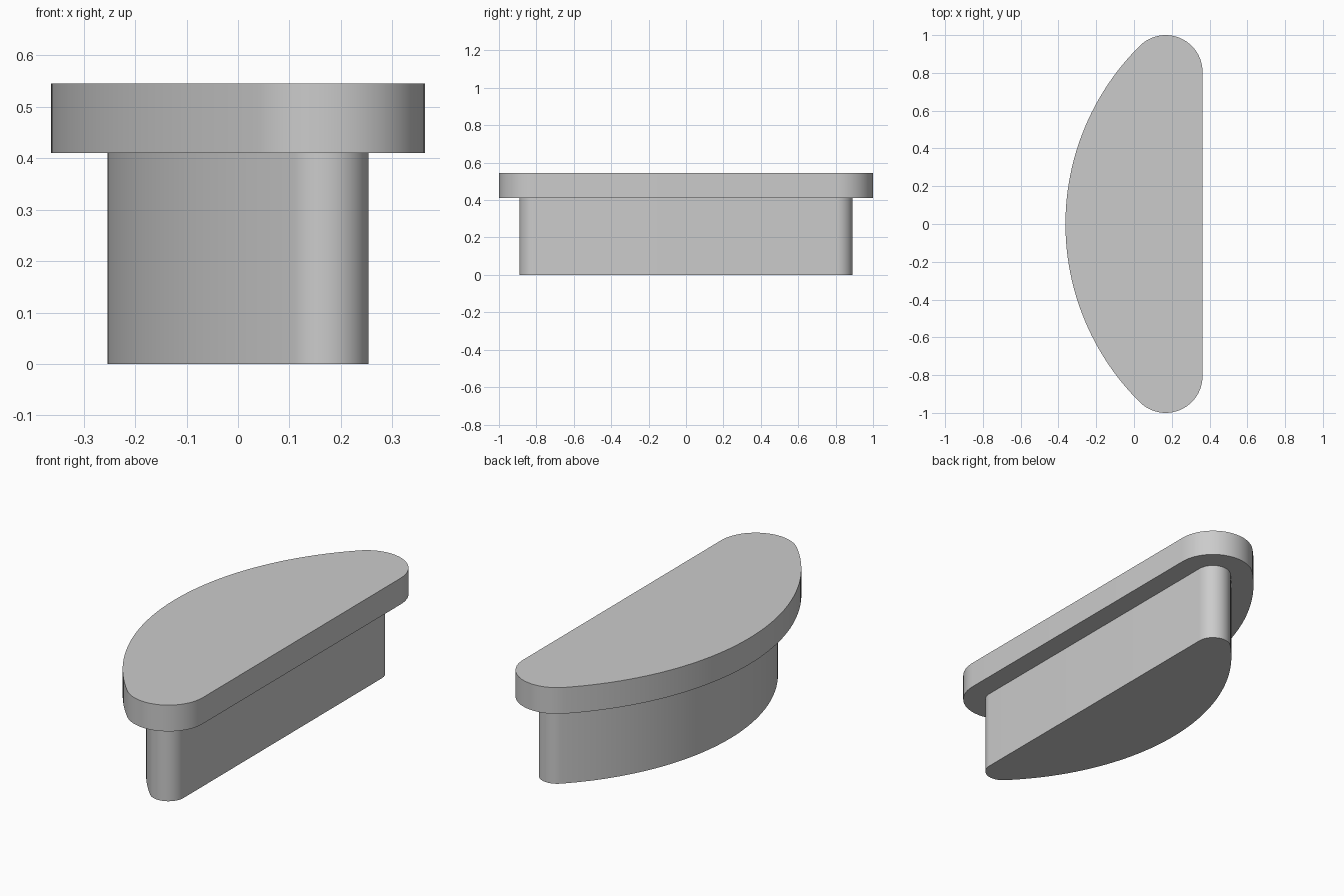
import bpy
import bmesh
from math import atan2, cos, sin, pi, radians, sqrt

cube = bpy.data.objects.get("Cube")
if cube:
    bpy.data.objects.remove(cube, do_unlink=True)

grey = bpy.data.materials.new("plain grey")
grey.use_nodes = True
colour = (0.6, 0.6, 0.6, 1)
grey.diffuse_color = colour
grey.node_tree.nodes["Principled BSDF"].inputs["Base Color"].default_value = colour

HALF_WIDTH, HALF_LENGTH, CORNER = 0.363, 1.0, 0.195


def arc(cx, cy, radius, start, end, steps):
    """Points along a circular arc."""
    angles = [start + (end - start) * i / steps for i in range(steps + 1)]
    return [(cx + radius * cos(a), cy + radius * sin(a)) for a in angles]


def d_outline(inset):
    """Rounded D: straight +x side, two round corners, one broad tangent arc."""
    cx, cy = HALF_WIDTH - CORNER, HALF_LENGTH - CORNER
    # radius of the broad arc that meets both corner circles tangentially
    d = cx + HALF_WIDTH
    big = (d * d + cy * cy - CORNER ** 2) / (2 * (d - CORNER))
    big_x = big - HALF_WIDTH
    join = atan2(cy, cx - big_x)
    r = CORNER - inset
    upper = arc(cx, cy, r, 0, join, 20)
    broad = arc(big_x, 0, big - inset, join, 2 * pi - join, 48)
    lower = [(x, -y) for x, y in reversed(upper)]
    return upper + broad[1:-1] + lower


def slab(name, inset, bottom, top):
    """Extrude the inset outline between two heights."""
    bm = bmesh.new()
    face = bm.faces.new([bm.verts.new((x, y, bottom)) for x, y in d_outline(inset)])
    new = bmesh.ops.extrude_face_region(bm, geom=[face], use_keep_orig=True)["geom"]
    verts = [v for v in new if isinstance(v, bmesh.types.BMVert)]
    bmesh.ops.translate(bm, vec=(0, 0, top - bottom), verts=verts)
    bmesh.ops.recalc_face_normals(bm, faces=bm.faces)
    mesh = bpy.data.meshes.new(name)
    bm.to_mesh(mesh)
    bm.free()
    mesh.materials.append(grey)
    obj = bpy.data.objects.new(name, mesh)
    bpy.context.collection.objects.link(obj)
    bpy.ops.object.select_all(action="DESELECT")
    obj.select_set(True)
    bpy.context.view_layer.objects.active = obj
    bpy.ops.object.shade_smooth_by_angle(angle=radians(30))


# Plug body and overhanging cap
slab("plug_body", 0.109, 0, 0.41)
slab("cap_flange", 0, 0.41, 0.545)
